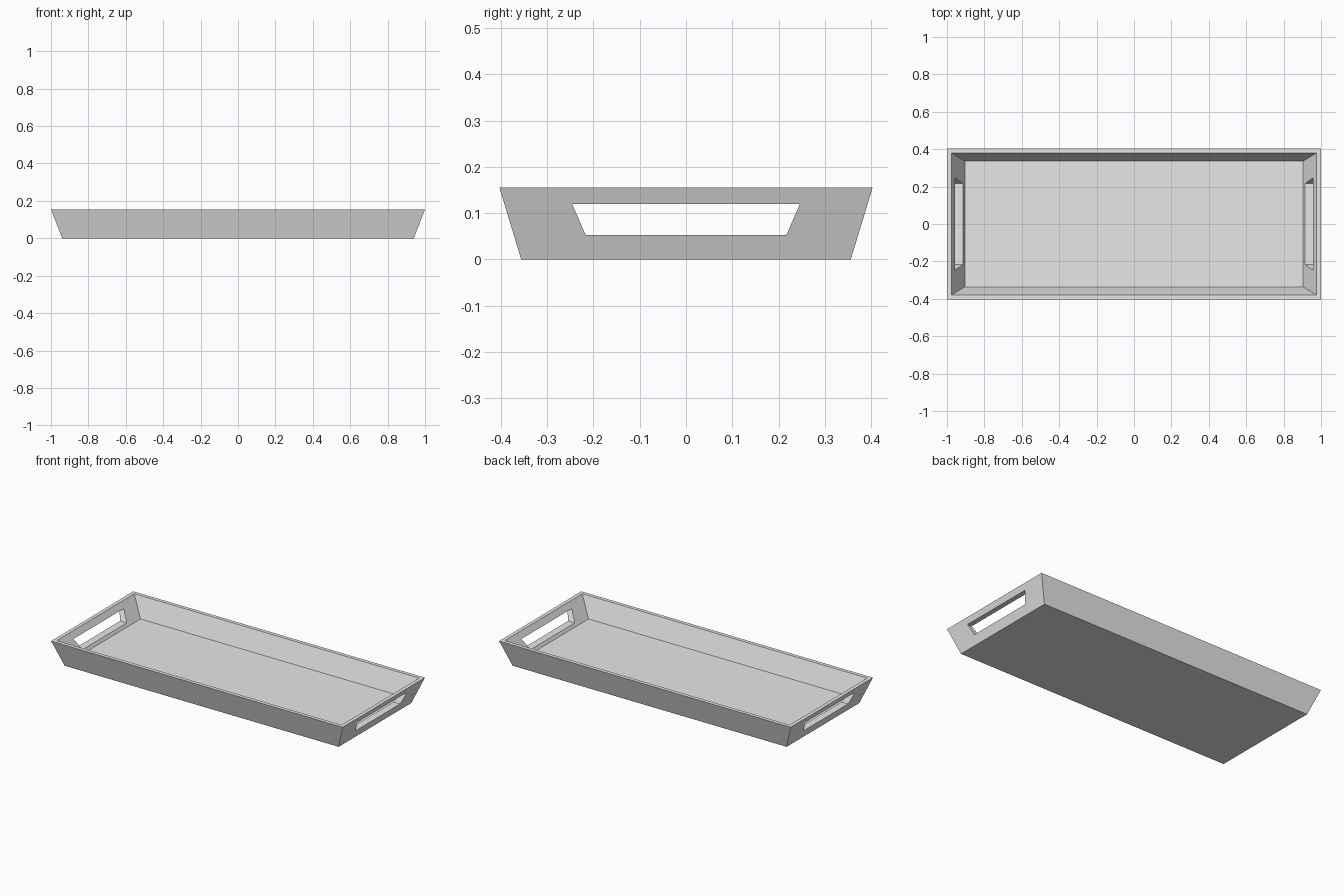
import bpy
import bmesh

cube = bpy.data.objects.get("Cube")
if cube:
    bpy.data.objects.remove(cube, do_unlink=True)

grey = bpy.data.materials.new("light_grey")
grey.use_nodes = True
color = (0.8, 0.8, 0.8, 1)
grey.diffuse_color = color
grey.node_tree.nodes["Principled BSDF"].inputs["Base Color"].default_value = color


def add_object(name, bm):
    bmesh.ops.recalc_face_normals(bm, faces=bm.faces)
    mesh = bpy.data.meshes.new(name)
    bm.to_mesh(mesh)
    bm.free()
    mesh.materials.append(grey)
    obj = bpy.data.objects.new(name, mesh)
    bpy.context.collection.objects.link(obj)
    return obj


def loft(bm, rings):
    """Join closed rings of points in order and cap both ends."""
    loops = [[bm.verts.new(p) for p in ring] for ring in rings]
    for a, b in zip(loops, loops[1:]):
        n = len(a)
        for i in range(n):
            j = (i + 1) % n
            bm.faces.new((a[i], a[j], b[j], b[i]))
    bm.faces.new(loops[0][::-1])
    bm.faces.new(loops[-1])


def rectangle(x, y, z):
    return [(-x, -y, z), (x, -y, z), (x, y, z), (-x, y, z)]


# Tray shell: flared outside, flat rim, flared inside, raised floor
bm = bmesh.new()
loft(bm, [
    rectangle(0.94, 0.356, 0),
    rectangle(1.0, 0.403, 0.155),
    rectangle(0.977, 0.38, 0.155),
    rectangle(0.904, 0.336, 0.035),
])
tray = add_object("tray", bm)

# Trapezoid bar that cuts the handle slot through both end walls
slot = [(-0.217, 0.053), (0.217, 0.053), (0.246, 0.12), (-0.246, 0.12)]
bm = bmesh.new()
loft(bm, [[(x, y, z) for y, z in slot] for x in (-1.2, 1.2)])
cutter = add_object("handle_cutter", bm)
cutter.hide_render = True

cut = tray.modifiers.new("handle_slots", 'BOOLEAN')
cut.operation = 'DIFFERENCE'
cut.solver = 'EXACT'
cut.object = cutter
bpy.context.view_layer.objects.active = tray
tray.select_set(True)
bpy.ops.object.modifier_apply(modifier=cut.name)
bpy.data.objects.remove(cutter, do_unlink=True)
